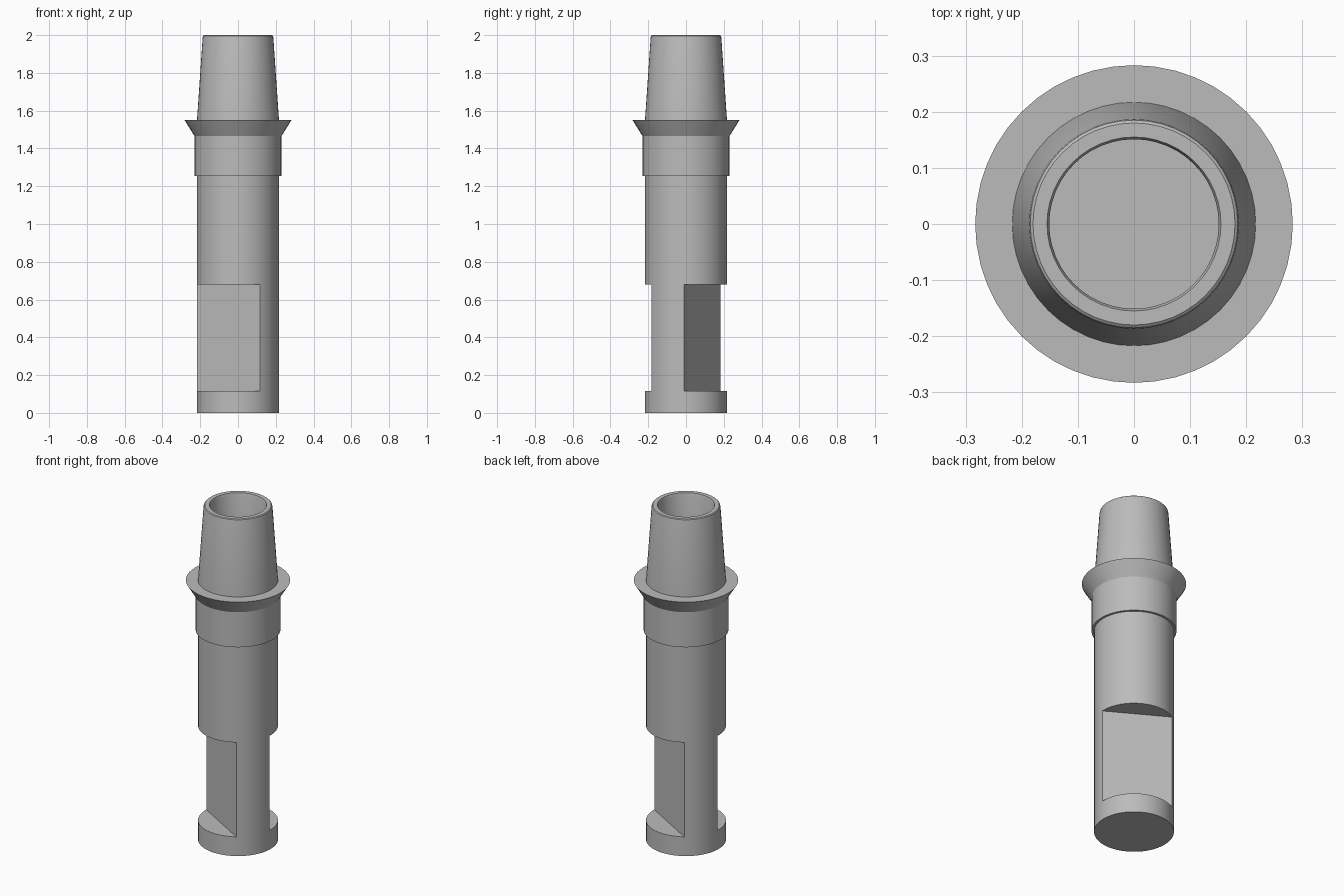
import bpy, bmesh, math
from mathutils import Matrix

if "Cube" in bpy.data.objects:
    bpy.data.objects.remove(bpy.data.objects["Cube"])

SEGMENTS = 48
BODY_R, COLLAR_R, FLANGE_R = 0.217, 0.23, 0.283
COLLAR_Z, FLANGE_Z, LIP_Z, TOP_Z = 1.255, 1.465, 1.55, 2.0

steel = bpy.data.materials.new("grey steel")
steel.use_nodes = True
GREY = (0.5, 0.5, 0.5, 1)
steel.diffuse_color = GREY
steel.node_tree.nodes["Principled BSDF"].inputs["Base Color"].default_value = GREY


def add_object(name, bm):
    mesh = bpy.data.meshes.new(name)
    bmesh.ops.recalc_face_normals(bm, faces=bm.faces)
    bm.to_mesh(mesh)
    bm.free()
    mesh.materials.append(steel)
    obj = bpy.data.objects.new(name, mesh)
    bpy.context.collection.objects.link(obj)
    return obj


def activate(obj):
    bpy.ops.object.select_all(action="DESELECT")
    obj.select_set(True)
    bpy.context.view_layer.objects.active = obj


def smooth(obj):
    activate(obj)
    bpy.ops.object.shade_smooth_by_angle(angle=math.radians(30))


def lathe(name, profile):
    """Spin (radius, height) points around the z axis."""
    bm = bmesh.new()
    verts = [bm.verts.new((r, 0, z)) for r, z in profile]
    edges = [bm.edges.new(pair) for pair in zip(verts, verts[1:])]
    bmesh.ops.spin(bm, geom=verts + edges, axis=(0, 0, 1), cent=(0, 0, 0),
                   angle=math.tau, steps=SEGMENTS, use_duplicate=False)
    bmesh.ops.remove_doubles(bm, verts=bm.verts, dist=1e-5)
    return add_object(name, bm)


# Shank with two opposite flats
shank = lathe("shank", [(0, 0), (BODY_R, 0), (BODY_R, COLLAR_Z), (0, COLLAR_Z)])
FLAT_DEPTH, FLAT_LOW, FLAT_HIGH = 0.1, 0.115, 0.68
for angle in (60, 240):
    bm = bmesh.new()
    bmesh.ops.create_cube(bm, size=1, matrix=(
        Matrix.Rotation(math.radians(angle), 4, "Z")
        @ Matrix.Translation((FLAT_DEPTH + 0.2, 0, (FLAT_LOW + FLAT_HIGH) / 2))
        @ Matrix.Diagonal((0.4, 0.8, FLAT_HIGH - FLAT_LOW, 1))))
    cutter = add_object("flat_cutter", bm)
    cutter.hide_render = True
    cut = shank.modifiers.new("flat", "BOOLEAN")
    cut.operation, cut.solver, cut.object = "DIFFERENCE", "EXACT", cutter
    activate(shank)
    bpy.ops.object.modifier_apply(modifier=cut.name)
    bpy.data.objects.remove(cutter)
smooth(shank)

# Collar that flares into a flat-topped flange
smooth(lathe("collar_flange", [
    (0, COLLAR_Z), (COLLAR_R, COLLAR_Z), (COLLAR_R, FLANGE_Z),
    (FLANGE_R, LIP_Z), (0, LIP_Z)]))

# Tapered socket with a softened rim and a chamfered blind bore
smooth(lathe("tapered_socket", [
    (0, LIP_Z), (BODY_R, LIP_Z), (0.187, TOP_Z - 0.012),
    (0.185, TOP_Z - 0.004), (0.18, TOP_Z), (0.155, TOP_Z),
    (0.151, TOP_Z - 0.01), (0.151, LIP_Z + 0.02), (0, LIP_Z + 0.02)]))
